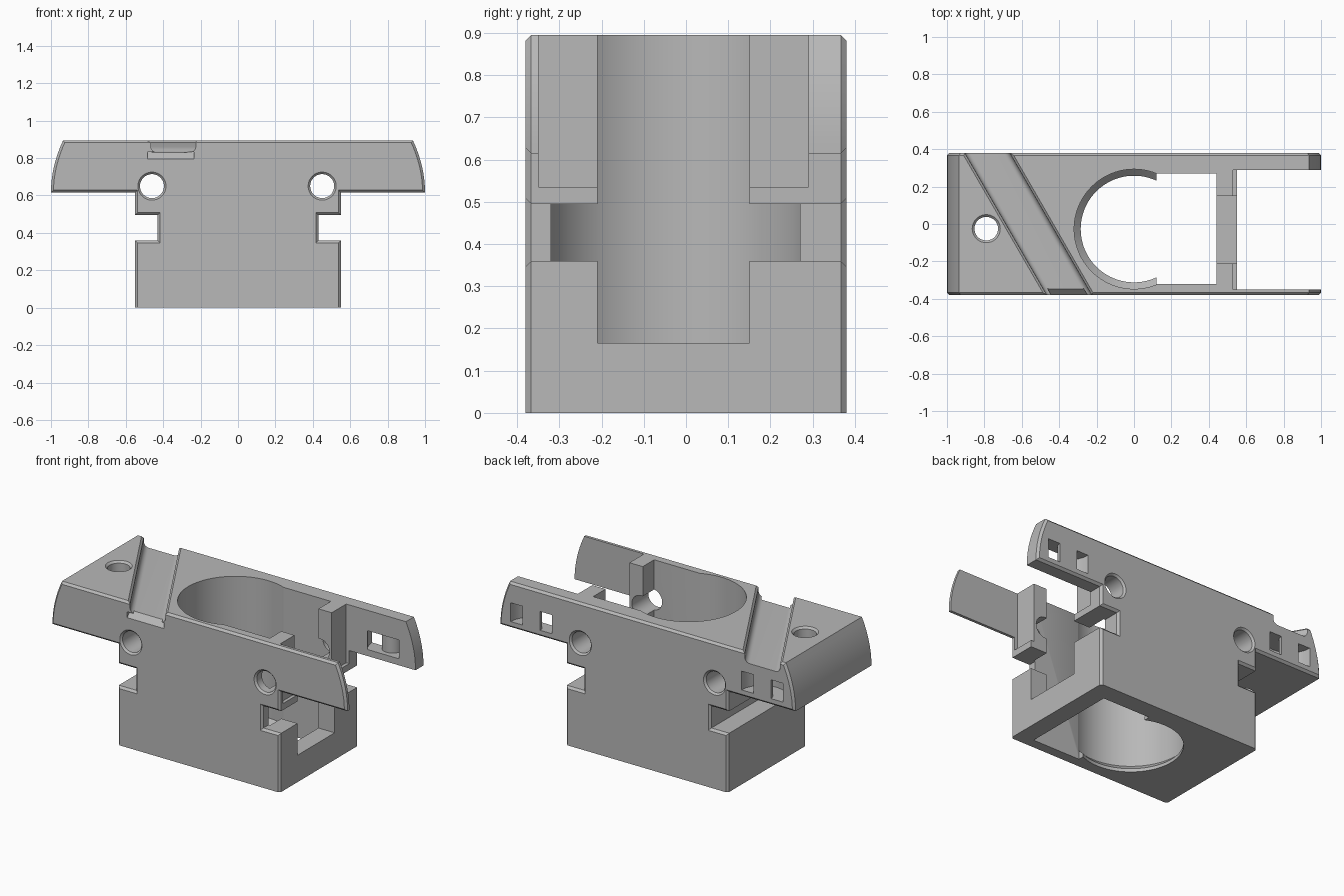
import bpy, bmesh, math
from mathutils import Matrix, Vector

old = bpy.data.objects.get("Cube")
if old:
    bpy.data.objects.remove(old, do_unlink=True)

mat = bpy.data.materials.new("plain grey")
mat.use_nodes = True
grey = (0.48, 0.48, 0.48, 1)
mat.diffuse_color = grey
mat.node_tree.nodes["Principled BSDF"].inputs["Base Color"].default_value = grey


def finish(bm, name):
    bmesh.ops.recalc_face_normals(bm, faces=bm.faces[:])
    mesh = bpy.data.meshes.new(name)
    bm.to_mesh(mesh)
    bm.free()
    mesh.materials.append(mat)
    ob = bpy.data.objects.new(name, mesh)
    bpy.context.collection.objects.link(ob)
    return ob


def loft(name, rings, matrix=Matrix()):
    """Closed solid through rings of equal point count."""
    bm = bmesh.new()
    loops = [[bm.verts.new(matrix @ Vector(p)) for p in ring] for ring in rings]
    for a, b in zip(loops, loops[1:]):
        for i in range(len(a)):
            j = (i + 1) % len(a)
            bm.faces.new((a[i], a[j], b[j], b[i]))
    bm.faces.new(loops[0])
    bm.faces.new(loops[-1])
    return finish(bm, name)


def prism(name, points, y0, y1, matrix=Matrix()):
    return loft(name, [[(x, y, z) for x, z in points] for y in (y0, y1)], matrix)


def box(name, x0, x1, y0, y1, z0, z1):
    return prism(name, [(x0, z0), (x1, z0), (x1, z1), (x0, z1)], y0, y1)


def lathe(name, profile, matrix, n=64):
    turns = [2 * math.pi * i / n for i in range(n)]
    return loft(name, [[(r * math.cos(t), r * math.sin(t), h) for t in turns]
                       for r, h in profile], matrix)


def cut(target, cutter):
    mod = target.modifiers.new("cut", 'BOOLEAN')
    mod.operation = 'DIFFERENCE'
    mod.solver = 'EXACT'
    mod.object = cutter
    bpy.context.view_layer.objects.active = target
    bpy.ops.object.modifier_apply(modifier=mod.name)
    bpy.data.objects.remove(cutter, do_unlink=True)


TOP, HALF = 0.895, 0.38

# Housing: T-shaped outline with side slots and curved wing ends
side = [(0.55, 0), (0.55, 0.36), (0.43, 0.36), (0.43, 0.495), (0.55, 0.495), (0.55, 0.615)]
side += [(1 - 0.065 * (i / 8) ** 2, 0.615 + 0.28 * i / 8) for i in range(9)]
outline = side + [(-x, z) for x, z in reversed(side)]
body = prism("housing", outline, -HALF, HALF)

# Chamfer around the front and back outlines
bm = bmesh.new()
bm.from_mesh(body.data)
rim = [e for e in bm.edges
       if abs(e.verts[0].co.y - e.verts[1].co.y) < 0.001
       and max(v.co.z for v in e.verts) > 0.001]
bmesh.ops.bevel(bm, geom=rim, offset=0.013, segments=1, affect='EDGES')
bm.to_mesh(body.data)
bm.free()

# Main bore with a narrower lip at the bottom, and its square extension
cut(body, lathe("bore", [(0.285, -0.1), (0.285, 0.02), (0.32, 0.055), (0.32, 1)],
                Matrix.Translation((0, -0.027, 0)), 96))
cut(body, box("bore_extension", 0.12, 0.44, -0.32, 0.27, -0.1, 1))

# Gap between the arms and the tall opening in the left wall
cut(body, box("arm_gap", 0.53, 1.1, -0.35, 0.29, 0.535, 1))
cut(body, box("wall_opening", 0.3, 0.7, -0.21, 0.15, 0.165, 1))

# Cross holes, countersunk at both faces
hole = [(0.09, -0.395), (0.064, -0.369), (0.064, 0.369), (0.09, 0.395)]
for x in (-0.46, 0.45):
    cut(body, lathe("cross_hole", hole,
                    Matrix.Translation((x, 0, 0.65)) @ Matrix.Rotation(math.pi / 2, 4, 'X')))

# Vertical hole in the right wing
cut(body, lathe("wing_hole", [(0.063, 0.5), (0.063, 0.883), (0.085, 0.905)],
                Matrix.Translation((-0.79, -0.025, 0))))

# Diagonal groove with rounded floor corners and softened rims
w, floor, r = 0.116, 0.83, 0.03
half = [(w - r + r * math.sin(a), floor + r - r * math.cos(a))
        for a in (math.pi / 2 * i / 6 for i in range(7))]
half = [(x - 0.012, z) for x, z in half] + [(w - 0.012, TOP - 0.012), (w + 0.012, TOP + 0.012)]
profile = half + [(-x, z) for x, z in reversed(half)]
cut(body, prism("groove", profile, -0.8, 0.8,
                Matrix.Translation((-0.565, 0, 0)) @ Matrix.Rotation(math.pi / 6, 4, 'Z')))

# Sloped lip where the groove leaves the front
cut(body, prism("groove_lip", [(-0.345, 0.832), (-0.4, 0.775), (-0.4, 0.832)], 0.235, 0.485,
                Matrix.Rotation(math.pi / 2, 4, 'Z')))

# Curved strap channels opening as window pairs in the back
n = 24
arc = [2 * math.pi * i / n for i in range(n)]
for x in (-0.782, 0.782):
    bm = bmesh.new()
    ring = []
    for t in arc:
        ring.append([bm.verts.new((x + q * math.cos(t), HALF + q * math.sin(t), z))
                     for q, z in ((0.06, 0.655), (0.14, 0.655), (0.14, 0.77), (0.06, 0.77))])
    for i in range(n):
        a, b = ring[i], ring[(i + 1) % n]
        for k in range(4):
            m = (k + 1) % 4
            bm.faces.new((a[k], a[m], b[m], b[k]))
    cut(body, finish(bm, "strap_channel"))

# Smooth curved walls, keep edges crisp
bpy.ops.object.select_all(action='DESELECT')
body.select_set(True)
bpy.context.view_layer.objects.active = body
bpy.ops.object.shade_smooth_by_angle(angle=math.radians(25))
